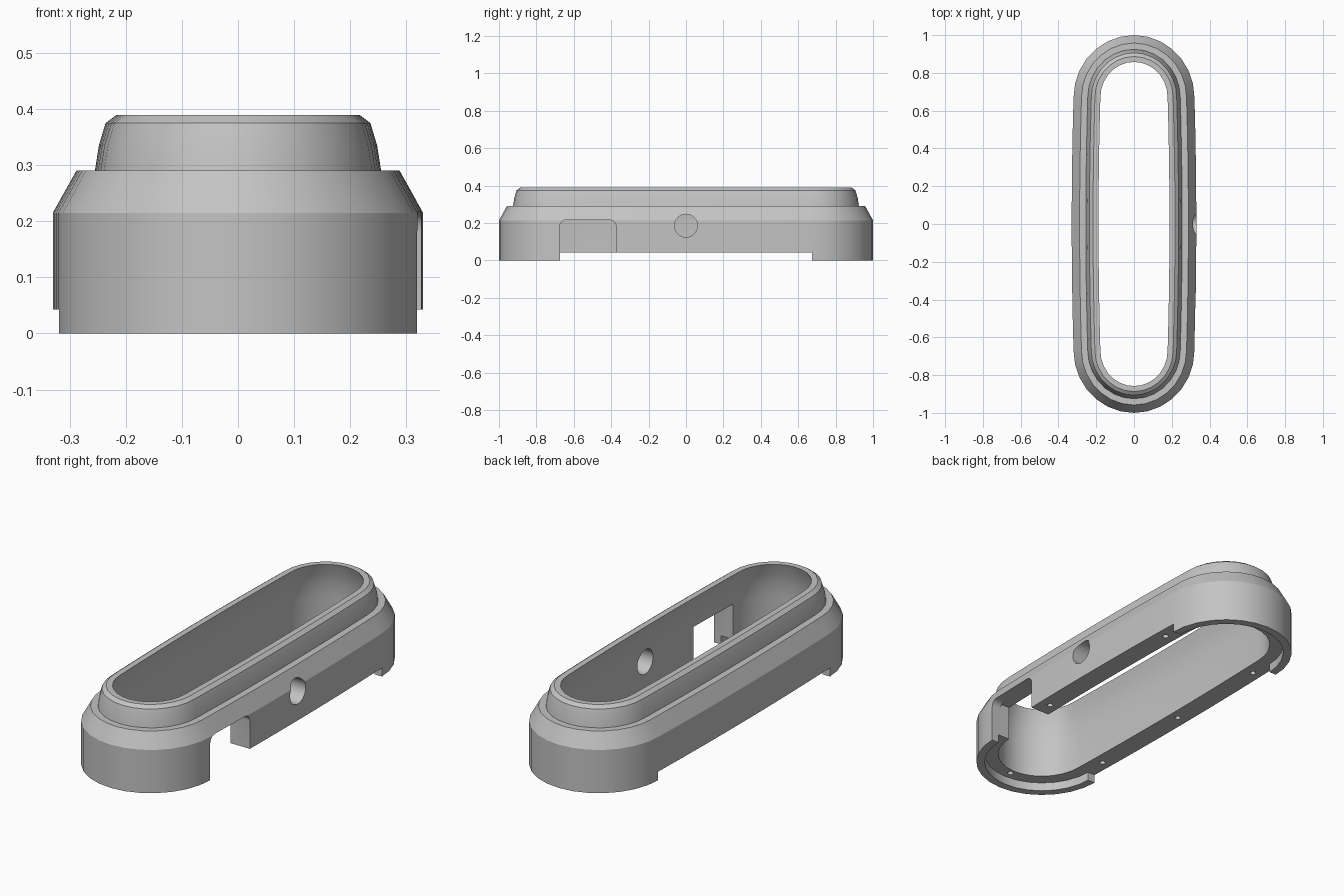
import bpy, bmesh, math
from mathutils import Matrix

cube = bpy.data.objects.get("Cube")
if cube:
    bpy.data.objects.remove(cube)

HALF = 0.67    # half length of the long sides
SEGS = 14      # segments in each rounded end
SIDE = 8       # segments along each long side
BOW = 0.01     # outward bow of the long sides
LEDGE = 0.043  # height of the underside ledge

grey = bpy.data.materials.new("plain grey")
grey.use_nodes = True
colour = (0.55, 0.55, 0.55, 1)
grey.diffuse_color = colour
grey.node_tree.nodes["Principled BSDF"].inputs["Base Color"].default_value = colour


def make_object(name, bm):
    bmesh.ops.recalc_face_normals(bm, faces=bm.faces)
    mesh = bpy.data.meshes.new(name)
    bm.to_mesh(mesh)
    bm.free()
    mesh.materials.append(grey)
    obj = bpy.data.objects.new(name, mesh)
    bpy.context.collection.objects.link(obj)
    return obj


def oblong_ring(bm, r, z):
    """Rounded ends joined by slightly bowed long sides."""
    ring = []
    for end in (1, -1):
        for i in range(SEGS + 1):
            a = math.pi * i / SEGS
            ring.append(bm.verts.new((end * (r - BOW) * math.cos(a),
                                      end * (HALF + r * math.sin(a)), z)))
        for i in range(1, SIDE):
            t = 1 - 2 * i / SIDE
            ring.append(bm.verts.new((-end * (r - BOW * t * t),
                                      end * HALF * t, z)))
    return ring


def box(name, lo, hi, round_top=0):
    bm = bmesh.new()
    bmesh.ops.create_cube(bm, size=1)
    for v in bm.verts:
        v.co = [(l + h) / 2 + c * (h - l) for l, h, c in zip(lo, hi, v.co)]
    if round_top:
        edges = [e for e in bm.edges
                 if all(abs(v.co.z - hi[2]) < 1e-5 for v in e.verts)
                 and abs(e.verts[0].co.y - e.verts[1].co.y) < 1e-5]
        bmesh.ops.bevel(bm, geom=edges, offset=round_top, segments=5,
                        profile=0.5, affect='EDGES')
    return make_object(name, bm)


def cylinder(name, centre, r, depth, axis, segments):
    bm = bmesh.new()
    turn = Matrix.Rotation(math.pi / 2, 4, 'Y') if axis == 'X' else Matrix()
    bmesh.ops.create_cone(bm, cap_ends=True, segments=segments, radius1=r,
                          radius2=r, depth=depth,
                          matrix=Matrix.Translation(centre) @ turn)
    return make_object(name, bm)


# Housing: wall section swept round the rounded oblong
section = [(0.29, 0), (0.33, 0), (0.33, 0.215), (0.288, 0.29), (0.255, 0.29),
           (0.248, 0.335), (0.236, 0.375), (0.217, 0.389), (0.188, 0.389),
           (0.206, 0.34), (0.22, 0.28), (0.225, 0.21), (0.225, LEDGE),
           (0.29, LEDGE)]
bm = bmesh.new()
rings = [oblong_ring(bm, r, z) for r, z in section]
count = len(rings[0])
for k, ring in enumerate(rings):
    above = rings[(k + 1) % len(rings)]
    for i in range(count):
        j = (i + 1) % count
        bm.faces.new((ring[i], ring[j], above[j], above[i]))
housing = make_object("housing", bm)

# Side relief, window (square inside, rounded outside) and round port
cutters = [
    box("side_relief_cutter", (-0.5, -0.675, -0.1), (0.5, 0.675, LEDGE)),
    box("window_cutter", (0.1, -0.675, -0.05), (0.5, -0.374, 0.217), 0.035),
    box("window_inner_cutter", (0.1, -0.675, -0.06), (0.27, -0.374, 0.217)),
    cylinder("port_cutter", (0.3, 0, 0.186), 0.0615, 0.4, 'X', 32),
]
# Screw holes in the underside ledge
for x, y in [(-0.273, -0.56), (-0.273, 0), (-0.273, 0.56),
             (0.273, -0.3), (0.273, 0.56), (0, -0.92)]:
    cutters.append(cylinder("screw_hole_cutter", (x, y, 0.06), 0.014, 0.12, 'Z', 16))

bpy.context.view_layer.objects.active = housing
for cutter in cutters:
    cutter.hide_render = True
    mod = housing.modifiers.new(cutter.name, 'BOOLEAN')
    mod.operation = 'DIFFERENCE'
    mod.solver = 'EXACT'
    mod.object = cutter
    bpy.ops.object.modifier_apply(modifier=mod.name)
    bpy.data.objects.remove(cutter)

bpy.ops.object.select_all(action='DESELECT')
housing.select_set(True)
bpy.ops.object.shade_smooth_by_angle(angle=math.radians(22))
